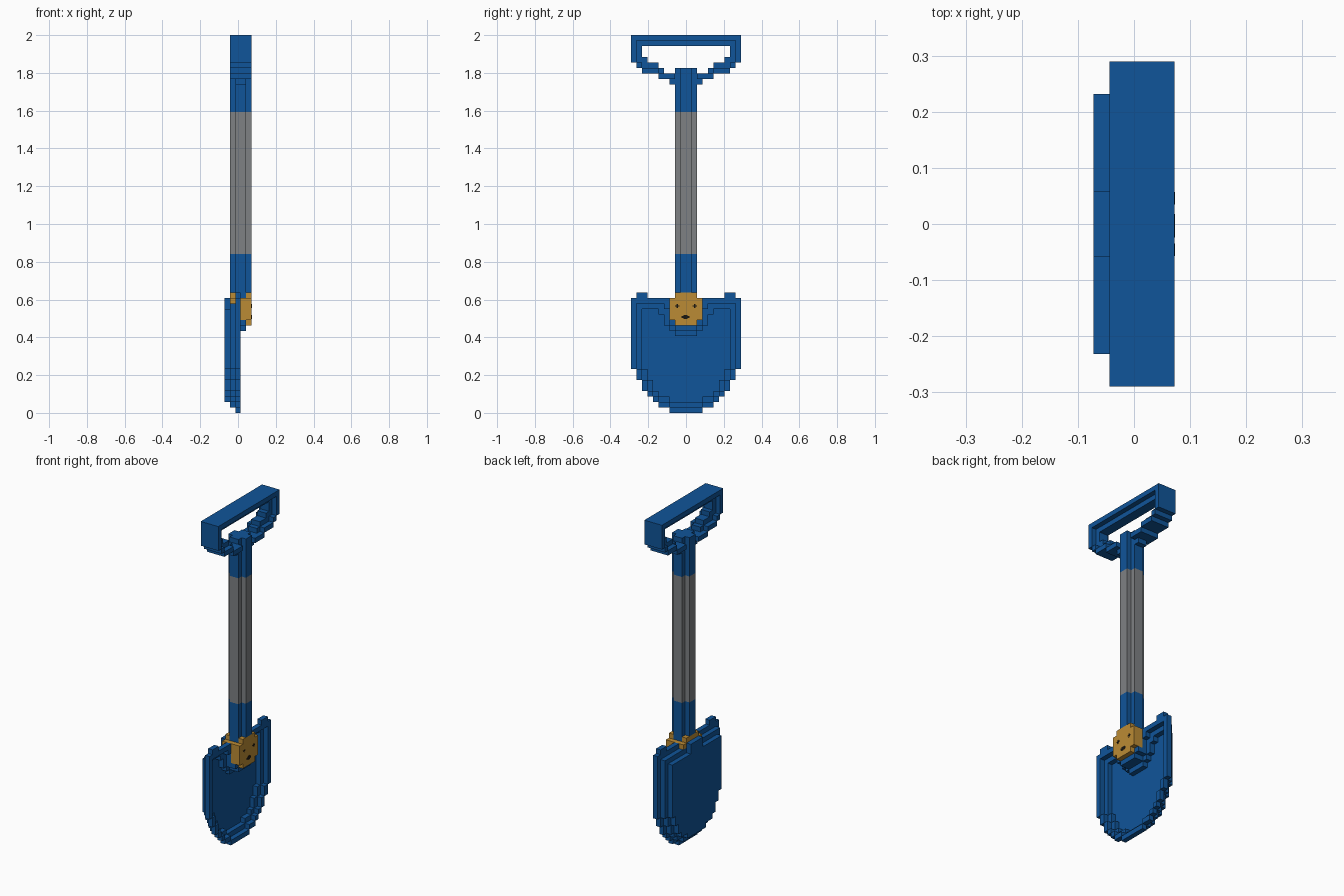
import bpy
import bmesh
from mathutils import Vector

if "Cube" in bpy.data.objects:
    bpy.data.objects.remove(bpy.data.objects["Cube"], do_unlink=True)

U = 2 / 69                          # edge of one block
OFFSET = Vector((-2.5, -10, 0))     # block grid origin


def material(name, rgb):
    m = bpy.data.materials.new(name)
    m.use_nodes = True
    m.diffuse_color = (*rgb, 1)
    bsdf = m.node_tree.nodes["Principled BSDF"]
    bsdf.inputs["Base Color"].default_value = (*rgb, 1)
    bsdf.inputs["Roughness"].default_value = 0.8
    return m


blue = material("blue", (0.005, 0.09, 0.32))
grey = material("grey", (0.21, 0.22, 0.23))
gold = material("gold", (0.50, 0.26, 0.035))
dark = material("dark", (0.01, 0.008, 0.005))


def block(x0, x1, y0, y1, z0, z1):
    """Set of grid cells, all limits inclusive."""
    return {(x, y, z) for x in range(x0, x1 + 1)
            for y in range(y0, y1 + 1) for z in range(z0, z1 + 1)}


def sym(x0, x1, start, z0, z1):
    """Block centred across the width, beginning at column start."""
    return block(x0, x1, start, 19 - start, z0, z1)


def both(cells):
    """Mirror cells across the width."""
    return cells | {(x, 19 - y, z) for x, y, z in cells}


def erode(mask):
    return {(y, z) for y, z in mask
            if {(y + 1, z), (y - 1, z), (y, z + 1), (y, z - 1)} <= mask}


# Shaft: round-cornered square section
def shaft(z0, z1):
    return sym(1, 4, 9, z0, z1) | sym(2, 3, 8, z0, z1)


# Grip: open ring with a thick outer edge and a thin inner lip
grip = sym(1, 4, 0, 68, 68) | sym(2, 3, 1, 67, 67)
grip |= both(block(1, 4, 0, 0, 64, 67) | block(2, 3, 1, 1, 64, 66))
for col, bottom, top in ((1, 63, 63), (2, 62, 64), (3, 62, 63), (4, 62, 63),
                         (5, 61, 62), (6, 61, 61), (7, 61, 61)):
    grip |= both(block(1, 4, col, col, bottom, bottom))
    grip |= both(block(2, 3, col, col, bottom, top))
grip |= both(block(2, 3, 7, 7, 60, 60))

# Blade: dish made of three nested steps
starts = [7, 5, 4, 3, 2, 2, 1, 1] + [0] * 13
outline = {(y, z) for z, s in enumerate(starts) for y in range(s, 20 - s)}
middle = erode(outline)
floor = erode(middle)
blade = {(2, y, z) for y, z in outline - middle}
blade |= {(1, y, z) for y, z in middle - floor}
blade |= {(0, y, z) for y, z in floor}
blade |= both(block(2, 2, 1, 2, 21, 21))

# Socket: stepped swelling where the shaft meets the blade
socket = sym(0, 0, 8, 19, 20)
for layer in (1, 2):
    d = layer - 1
    socket |= sym(layer, layer, 5 + d, 18 + d, 19)
    socket |= sym(layer, layer, 6 + d, 16 + d, 19)
    socket |= sym(layer, layer, 7, 15 + d, 19)
    socket |= sym(layer, layer, 8, 14 + d, 19)
socket |= sym(3, 3, 8, 15, 16) | sym(3, 3, 7, 16, 16)

# Badge: clasp on the front, with a band around the shaft
badge = sym(4, 4, 7, 17, 20) | sym(4, 4, 8, 16, 21) | sym(3, 3, 7, 17, 20)
badge |= sym(1, 4, 7, 20, 20) | sym(1, 1, 8, 21, 21)

parts = [
    ("badge", badge, gold),
    ("grip", grip, blue),
    ("upper_shaft", shaft(55, 62), blue),
    ("middle_shaft", shaft(29, 54), grey),
    ("lower_shaft", shaft(17, 28), blue),
    ("blade", blade, blue),
    ("socket", socket, blue),
]
solid = set().union(*(cells for _, cells, _ in parts))


def add_object(name, bm, mat):
    mesh = bpy.data.meshes.new(name)
    bm.to_mesh(mesh)
    bm.free()
    mesh.materials.append(mat)
    obj = bpy.data.objects.new(name, mesh)
    bpy.context.collection.objects.link(obj)


def build(name, cells, mat):
    """Skin the cells with their exposed faces only."""
    bm = bmesh.new()
    verts = {}

    def vert(p):
        key = tuple(p)
        if key not in verts:
            verts[key] = bm.verts.new((Vector(key) + OFFSET) * U)
        return verts[key]

    for cell in sorted(cells):
        for axis in range(3):
            for side in (0, 1):
                near = list(cell)
                near[axis] += 2 * side - 1
                if tuple(near) in solid:
                    continue
                ring = []
                for a, b in ((0, 0), (1, 0), (1, 1), (0, 1)):
                    p = list(cell)
                    p[axis] += side
                    p[(axis + 1) % 3] += a
                    p[(axis + 2) % 3] += b
                    ring.append(vert(p))
                bm.faces.new(ring if side else ring[::-1])
    add_object(name, bm, mat)


# Earlier parts keep the cells that later parts share with them
used = set()
for name, cells, mat in parts:
    build(name, cells - used, mat)
    used |= cells


# Face marks: thin plates on the badge
def plate(name, y, z, bars):
    bm = bmesh.new()
    for width, height in bars:
        cube = bmesh.ops.create_cube(bm, size=1)["verts"]
        bmesh.ops.scale(bm, vec=(0.002, width, height), verts=cube)
        bmesh.ops.translate(bm, vec=(2.5 * U, y, z), verts=cube)
    add_object(name, bm, dark)


cross = ((0.022, 0.006), (0.006, 0.022))
plate("right_eye", -0.046, 0.566, cross)
plate("left_eye", 0.046, 0.566, cross)
plate("mouth", -0.003, 0.508, ((0.042, 0.012), (0.022, 0.022)))
